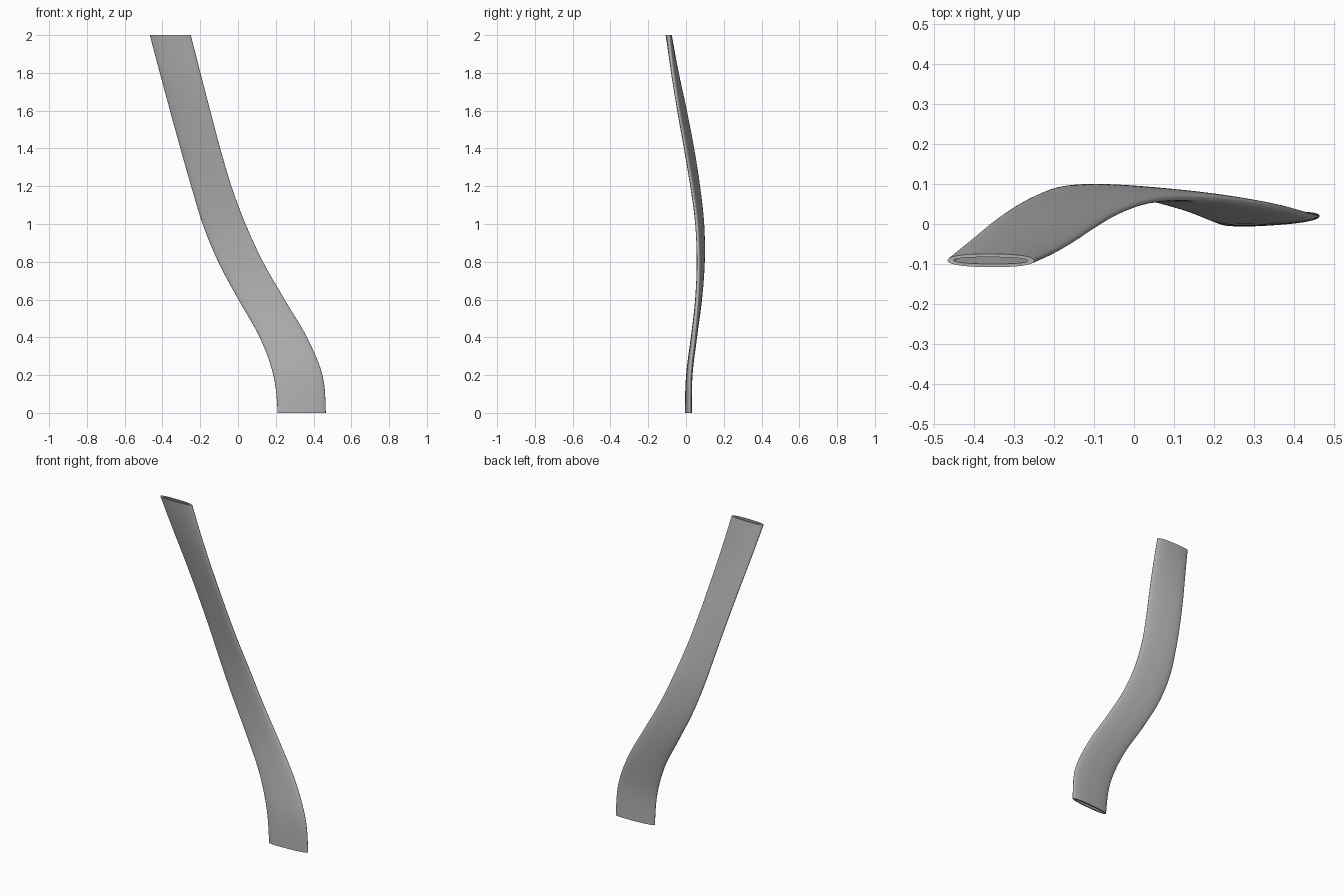
import bpy, bmesh, math

cube = bpy.data.objects.get("Cube")
if cube:
    bpy.data.objects.remove(cube, do_unlink=True)

# Path of the two long edges at equal height steps: left x, left y, right x, right y
STEP = 0.2
STATIONS = [
    (0.21, 0.005, 0.465, 0.02),
    (0.187, 0.014, 0.447, 0.021),
    (0.115, 0.042, 0.365, 0.042),
    (0.002, 0.073, 0.247, 0.06),
    (-0.105, 0.09, 0.132, 0.066),
    (-0.187, 0.088, 0.04, 0.057),
    (-0.248, 0.067, -0.035, 0.03),
    (-0.305, 0.036, -0.094, -0.004),
    (-0.36, -0.003, -0.147, -0.039),
    (-0.414, -0.048, -0.199, -0.069),
    (-0.467, -0.091, -0.25, -0.092),
]
SIDES = 48
SUB = 6
HALF_DEPTH = 0.0165
WALL = 0.008


def spline(a, b, c, d, t):
    """Catmull-Rom blend between b and c."""
    return 0.5 * (2*b + (c - a)*t + (2*a - 5*b + 4*c - d)*t*t + (3*b - a - 3*c + d)*t**3)


def edges_at(i):
    """Smoothly interpolated edge points of ring i."""
    k = min(i // SUB, len(STATIONS) - 2)
    t = i / SUB - k
    p1, p2 = STATIONS[k], STATIONS[k + 1]
    p0 = STATIONS[k - 1] if k else p1
    p3 = STATIONS[k + 2] if k + 2 < len(STATIONS) else [2*b - a for a, b in zip(p1, p2)]
    return [spline(*q, t) for q in zip(p0, p1, p2, p3)]


def ring(bm, i, inset):
    """Flattened oval, level in z, spanning both edges."""
    lx, ly, rx, ry = edges_at(i)
    half = (rx - lx) / 2
    verts = []
    for s in range(SIDES):
        a = 2 * math.pi * s / SIDES
        c, n = math.cos(a), math.sin(a)
        u = math.copysign(abs(c) ** 0.85, c) * (half - 2 * inset) / half
        v = math.copysign(abs(n) ** 0.85, n) * (HALF_DEPTH - inset)
        verts.append(bm.verts.new(((lx + rx)/2 + u*half, (ly + ry)/2 + u*(ry - ly)/2 + v,
                                   i * STEP / SUB)))
    return verts


def bridge(bm, low, high):
    for s in range(SIDES):
        n = (s + 1) % SIDES
        bm.faces.new((low[s], low[n], high[n], high[s]))


# Hollow curved tube: outer skin, top rim, inner skin, bottom rim
bm = bmesh.new()
count = (len(STATIONS) - 1) * SUB + 1
loops = [ring(bm, i, 0) for i in range(count)]
loops += [ring(bm, i, WALL) for i in reversed(range(count))]
for low, high in zip(loops, loops[1:] + loops[:1]):
    bridge(bm, low, high)
bmesh.ops.recalc_face_normals(bm, faces=bm.faces)

mesh = bpy.data.meshes.new("curved_tube")
bm.to_mesh(mesh)
bm.free()
tube = bpy.data.objects.new("curved_tube", mesh)
bpy.context.collection.objects.link(tube)

# Plain grey material
grey = bpy.data.materials.new("plain_grey")
grey.use_nodes = True
color = (0.45, 0.45, 0.45, 1)
grey.diffuse_color = color
grey.node_tree.nodes["Principled BSDF"].inputs["Base Color"].default_value = color
mesh.materials.append(grey)

# Smooth skin with crisp rims
bpy.ops.object.select_all(action='DESELECT')
tube.select_set(True)
bpy.context.view_layer.objects.active = tube
bpy.ops.object.shade_smooth_by_angle(angle=math.radians(40))
